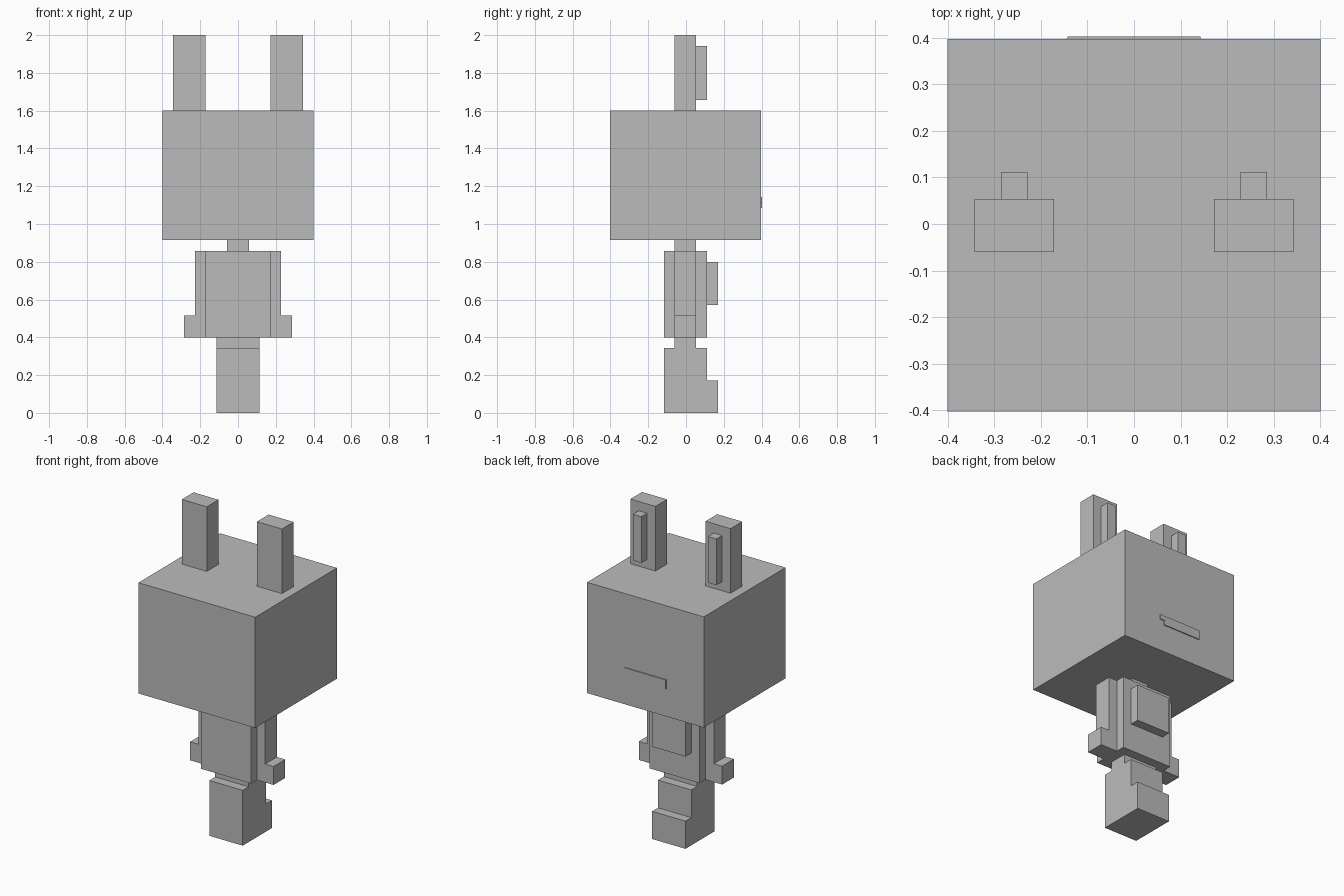
import bpy, bmesh
from mathutils import Vector

if "Cube" in bpy.data.objects:
    bpy.data.objects.remove(bpy.data.objects["Cube"])

U = 2 / 35          # one block unit
Y_SHIFT = -0.003    # keeps the model centred with the mouth plate in place
PLATE = 0.006       # mouth plate thickness

grey = bpy.data.materials.new("grey")
grey.diffuse_color = (0.5, 0.5, 0.5, 1)
grey.use_nodes = True
grey.node_tree.nodes["Principled BSDF"].inputs["Base Color"].default_value = grey.diffuse_color


def extrude(name, profile, axis, lo, hi):
    """Extrude a profile in block units: axis 'y' takes (x, z), axis 'x' takes (y, z)."""
    def point(p, d):
        x, y = (p[0], d) if axis == "y" else (d, p[0])
        return Vector((x * U, y * U + Y_SHIFT, p[1] * U))
    bm = bmesh.new()
    a = [bm.verts.new(point(p, lo)) for p in profile]
    b = [bm.verts.new(point(p, hi)) for p in profile]
    bm.faces.new(a)
    bm.faces.new(b[::-1])
    n = len(profile)
    for i in range(n):
        j = (i + 1) % n
        bm.faces.new((a[j], a[i], b[i], b[j]))
    bmesh.ops.recalc_face_normals(bm, faces=bm.faces[:])
    mesh = bpy.data.meshes.new(name)
    bm.to_mesh(mesh)
    bm.free()
    mesh.materials.append(grey)
    obj = bpy.data.objects.new(name, mesh)
    bpy.context.collection.objects.link(obj)
    return obj


def box(name, x, y, z):
    rect = [(x[0], z[0]), (x[1], z[0]), (x[1], z[1]), (x[0], z[1])]
    return extrude(name, rect, "y", y[0], y[1])


# Legs with toes, then a narrower hip, as one side profile
extrude("legs", [(-2, 0), (3, 0), (3, 3), (2, 3), (2, 6), (1, 6),
                 (1, 7), (-1, 7), (-1, 6), (-2, 6)], "x", -2, 2)

# Body, belly patch, neck and head
box("torso", (-3, 3), (-2, 2), (7, 15))
box("belly_patch", (-2, 2), (2, 3), (10, 14))
box("neck", (-1, 1), (-1, 1), (15, 16))
box("head", (-7, 7), (-7, 7), (16, 28))

# Mouth: thin plate with one notched corner
extrude("mouth", [(-2.5, 19), (2, 19), (2, 19.5), (2.5, 19.5),
                  (2.5, 20), (-2.5, 20)], "y", 7, 7 + PLATE / U)

# Arms with hands, ears and inner ears on both sides
for side, s in (("left", -1), ("right", 1)):
    arm = [(3, 7), (5, 7), (5, 9), (4, 9), (4, 15), (3, 15)]
    extrude(side + "_arm", [(s * x, z) for x, z in arm], "y", -1, 1)
    box(side + "_ear", (s * 3, s * 6), (-1, 1), (28, 35))
    box(side + "_inner_ear", (s * 4, s * 5), (1, 2), (29, 34))
